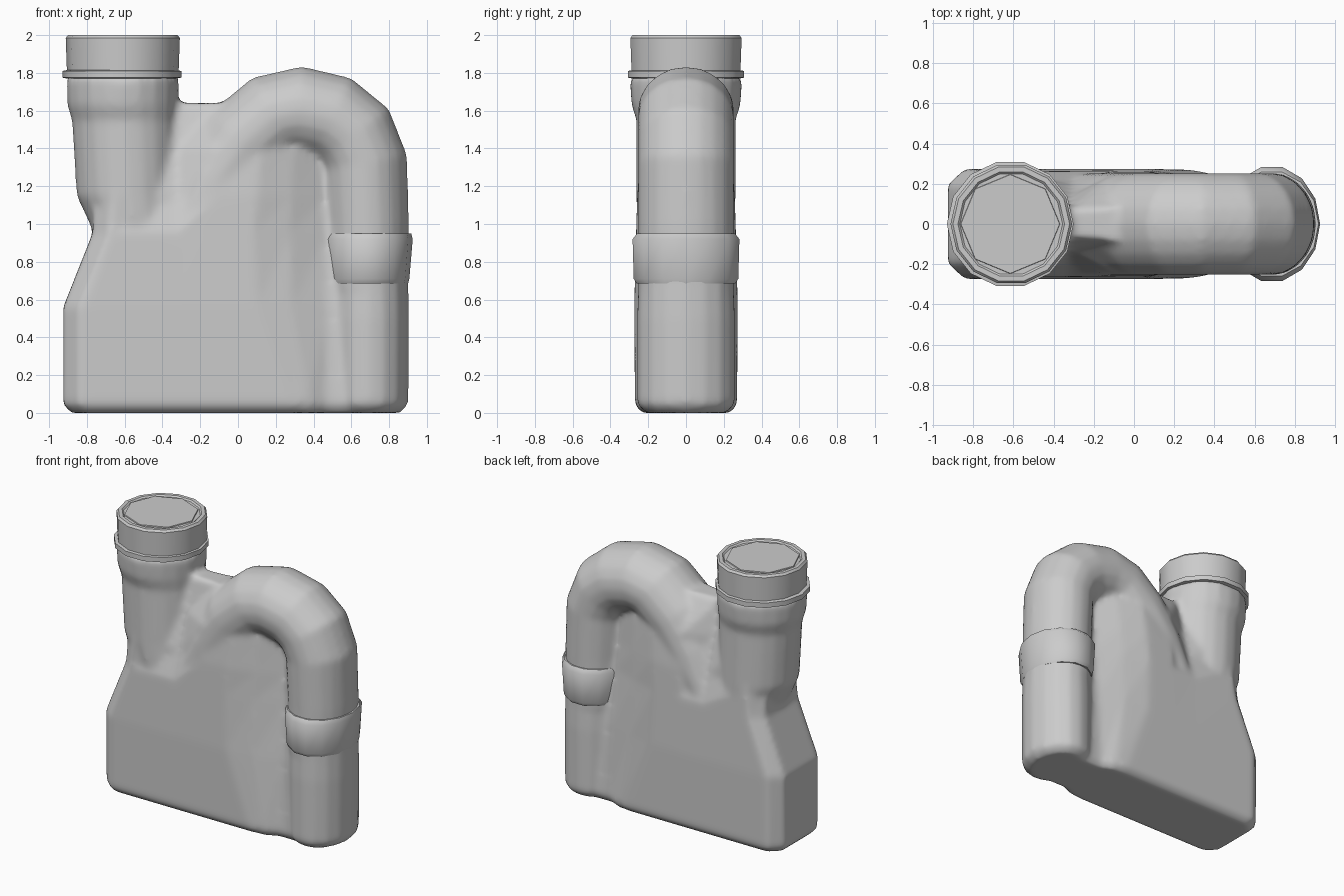
import bpy, bmesh
from math import cos, sin, tau
from mathutils import Vector

if "Cube" in bpy.data.objects:
    bpy.data.objects.remove(bpy.data.objects["Cube"])

grey = bpy.data.materials.new("plain grey")
grey.use_nodes = True
colour = (0.6, 0.6, 0.6, 1)
grey.diffuse_color = colour
grey.node_tree.nodes["Principled BSDF"].inputs["Base Color"].default_value = colour


def loft(bm, rings):
    """Skin a closed solid through rings of equal point count."""
    loops = [[bm.verts.new(p) for p in ring] for ring in rings]
    n = len(loops[0])
    faces = [bm.faces.new(loops[0]), bm.faces.new(loops[-1])]
    for a, b in zip(loops, loops[1:]):
        for i in range(n):
            j = (i + 1) % n
            faces.append(bm.faces.new((a[i], a[j], b[j], b[i])))
    bmesh.ops.recalc_face_normals(bm, faces=faces)


def ellipse(x, z, rx, ry, n):
    return [Vector((x + rx * cos(tau * i / n), ry * sin(tau * i / n), z)) for i in range(n)]


def tube_rings(path, ry, n):
    """Rings across a path of (x, z, radius) in the xz plane."""
    pts = [Vector((x, 0, z)) for x, z, r in path]
    rings = []
    for i, p in enumerate(pts):
        t = (pts[min(i + 1, len(pts) - 1)] - pts[max(i - 1, 0)]).normalized()
        side = Vector((t.z, 0, -t.x))
        rings.append([p + side * path[i][2] * cos(tau * k / n)
                      + Vector((0, ry * sin(tau * k / n), 0)) for k in range(n)])
    return rings


def body_ring(z, left, edge, flat, depth, valley, bulk, web):
    """Section with a valley beside the neck and a pinched web at the handle."""
    half = [(left, edge), (flat, depth), (-0.32, valley), (-0.12, depth), (bulk, depth),
            ((bulk + 0.47) / 2, (depth + web) / 2 + 0.015), (0.47, web), (0.62, web)]
    return [Vector((x, -y, z)) for x, y in half] + [Vector((x, y, z)) for x, y in reversed(half)]


def finish(name, bm, angle):
    mesh = bpy.data.meshes.new(name)
    bm.to_mesh(mesh)
    bm.free()
    mesh.materials.append(grey)
    ob = bpy.data.objects.new(name, mesh)
    bpy.context.collection.objects.link(ob)
    bpy.ops.object.select_all(action="DESELECT")
    ob.select_set(True)
    bpy.context.view_layer.objects.active = ob
    if angle:
        bpy.ops.object.shade_smooth_by_angle(angle=angle)
    return ob


# Bottle body: tank, lower handle column, handle arch and neck root, blended together
bm = bmesh.new()
loft(bm, [body_ring(*row) for row in (
    (0.0, -0.88, 0.17, -0.81, 0.235, 0.235, 0.28, 0.18),
    (0.045, -0.925, 0.19, -0.84, 0.27, 0.27, 0.28, 0.21),
    (0.56, -0.925, 0.195, -0.84, 0.274, 0.274, 0.1, 0.175),
    (0.95, -0.77, 0.19, -0.68, 0.264, 0.262, 0.08, 0.13),
    (1.15, -0.76, 0.17, -0.66, 0.258, 0.2, 0.1, 0.11),
    (1.4, -0.7, 0.15, -0.6, 0.235, 0.13, 0.12, 0.09),
    (1.64, -0.6, 0.05, -0.5, 0.08, 0.07, -0.02, 0.06))])
loft(bm, [ellipse(0.69, z, rx, ry, 16) for z, rx, ry in (
    (0, 0.17, 0.215), (0.045, 0.213, 0.262), (0.5, 0.217, 0.262), (0.8, 0.21, 0.25))])
arch = ((0.685, 0.65, 0.215), (0.683, 1.0, 0.222), (0.67, 1.33, 0.228), (0.61, 1.47, 0.235),
        (0.5, 1.56, 0.235), (0.33, 1.6, 0.235), (0.19, 1.57, 0.235), (0.03, 1.43, 0.24),
        (-0.12, 1.22, 0.22), (-0.25, 1.0, 0.15))
loft(bm, tube_rings(arch, 0.255, 20))
loft(bm, [ellipse(x, z, rx, ry, 20) for x, z, rx, ry in (
    (-0.53, 0.85, 0.2, 0.22), (-0.55, 1.0, 0.235, 0.26), (-0.585, 1.15, 0.27, 0.264),
    (-0.6, 1.55, 0.28, 0.263), (-0.61, 1.63, 0.295, 0.29), (-0.61, 1.78, 0.298, 0.3))])
body = finish("bottle_body", bm, 0)
remesh = body.modifiers.new("blend", "REMESH")
remesh.mode = "VOXEL"
remesh.voxel_size = 0.02
remesh.use_smooth_shade = True
soften = body.modifiers.new("soften", "SMOOTH")
soften.factor = 0.5
soften.iterations = 8

# Collar around the handle column
bm = bmesh.new()
loft(bm, [ellipse(0.685, z, rx, ry, 14) for z, rx, ry in (
    (0.685, 0.216, 0.268), (0.71, 0.222, 0.284), (0.92, 0.24, 0.29), (0.95, 0.232, 0.265))])
finish("handle_collar", bm, 0.7)

# Ring below the cap
bm = bmesh.new()
loft(bm, [ellipse(-0.615, z, r, r, 14) for z, r in (
    (1.77, 0.29), (1.775, 0.315), (1.81, 0.315), (1.815, 0.29))])
finish("neck_ring", bm, 0.6)

# Cap with a shallow rim and a faceted top plate
bm = bmesh.new()
loft(bm, [ellipse(-0.61, z, r, r, 14) for z, r in (
    (1.79, 0.295), (1.985, 0.302), (2.0, 0.29), (2.0, 0.265), (1.99, 0.255))])
finish("cap", bm, 0.6)
bm = bmesh.new()
loft(bm, [ellipse(-0.615, z, r, r, 8) for z, r in ((1.98, 0.25), (1.997, 0.245))])
finish("cap_plate", bm, 0.6)
